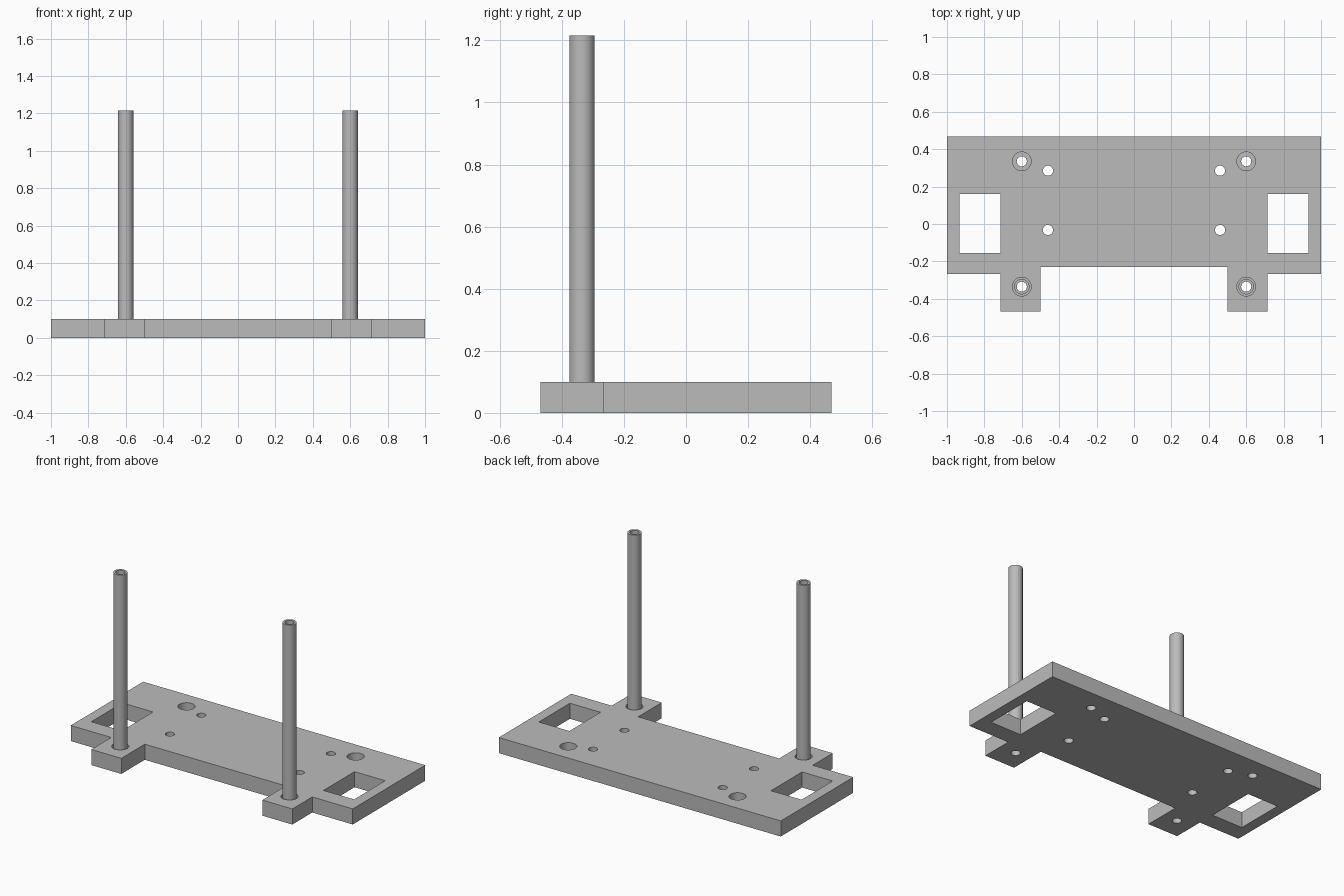
import bpy, bmesh
from math import cos, sin, tau, radians

default = bpy.data.objects.get("Cube")
if default:
    bpy.data.objects.remove(default, do_unlink=True)

GREY = (0.5, 0.5, 0.5, 1)
grey = bpy.data.materials.new("plain grey")
grey.use_nodes = True
grey.diffuse_color = GREY
grey.node_tree.nodes["Principled BSDF"].inputs["Base Color"].default_value = GREY

PLATE_TOP = 0.1
SEAT_Z = 0.04          # floor of the counterbores
ROD_TOP = 1.216
BORE = 0.027


def circle(x, y, r, n=48):
    return [(x + r * cos(tau * i / n), y + r * sin(tau * i / n)) for i in range(n)]


def prisms(name, outlines, z0, z1):
    """One object made of upright prisms, one per outline."""
    bm = bmesh.new()
    for outline in outlines:
        face = bm.faces.new([bm.verts.new((x, y, z0)) for x, y in outline])
        new = bmesh.ops.extrude_face_region(bm, geom=[face])["geom"]
        top = [v for v in new if isinstance(v, bmesh.types.BMVert)]
        bmesh.ops.translate(bm, verts=top, vec=(0, 0, z1 - z0))
    bmesh.ops.recalc_face_normals(bm, faces=bm.faces)
    mesh = bpy.data.meshes.new(name)
    bm.to_mesh(mesh)
    bm.free()
    obj = bpy.data.objects.new(name, mesh)
    bpy.context.collection.objects.link(obj)
    mesh.materials.append(grey)
    return obj


def activate(obj):
    bpy.ops.object.select_all(action="DESELECT")
    obj.select_set(True)
    bpy.context.view_layer.objects.active = obj


def cut(target, cutter):
    cutter.hide_render = True
    mod = target.modifiers.new("cut", "BOOLEAN")
    mod.operation, mod.solver, mod.object = "DIFFERENCE", "EXACT", cutter
    activate(target)
    bpy.ops.object.modifier_apply(modifier=mod.name)
    bpy.data.objects.remove(cutter, do_unlink=True)


# Base plate: mirrored half outline with a tab on each side
half = [(0.5, -0.23), (0.5, -0.468), (0.713, -0.468), (0.713, -0.266),
        (1, -0.266), (1, 0.468)]
base = prisms("base_plate", [half + [(-x, y) for x, y in reversed(half)]], 0, PLATE_TOP)

# Holes: windows and bores go right through, counterbores stop part way
sockets = [(s * 0.6, y) for s in (-1, 1) for y in (-0.335, 0.335)]
screws = [(s * 0.46, y) for s in (-1, 1) for y in (-0.032, 0.285)]
windows = [[(s * 0.715, -0.155), (s * 0.932, -0.155), (s * 0.932, 0.16), (s * 0.715, 0.16)]
           for s in (-1, 1)]
bores = [circle(x, y, BORE) for x, y in sockets + screws]
cut(base, prisms("through_cutter", windows + bores, -0.1, 0.2))
cut(base, prisms("counterbore_cutter", [circle(x, y, 0.05) for x, y in sockets], SEAT_Z, 0.2))

# Hollow rods standing in the front counterbores
rods = []
for side, x in (("right", -0.6), ("left", 0.6)):
    rod = prisms(side + "_rod", [circle(x, -0.335, 0.041)], SEAT_Z, ROD_TOP)
    cut(rod, prisms("rod_cutter", [circle(x, -0.335, BORE)], -0.1, ROD_TOP + 0.1))
    rods.append(rod)

for obj in [base] + rods:
    activate(obj)
    bpy.ops.object.shade_smooth_by_angle(angle=radians(30))
